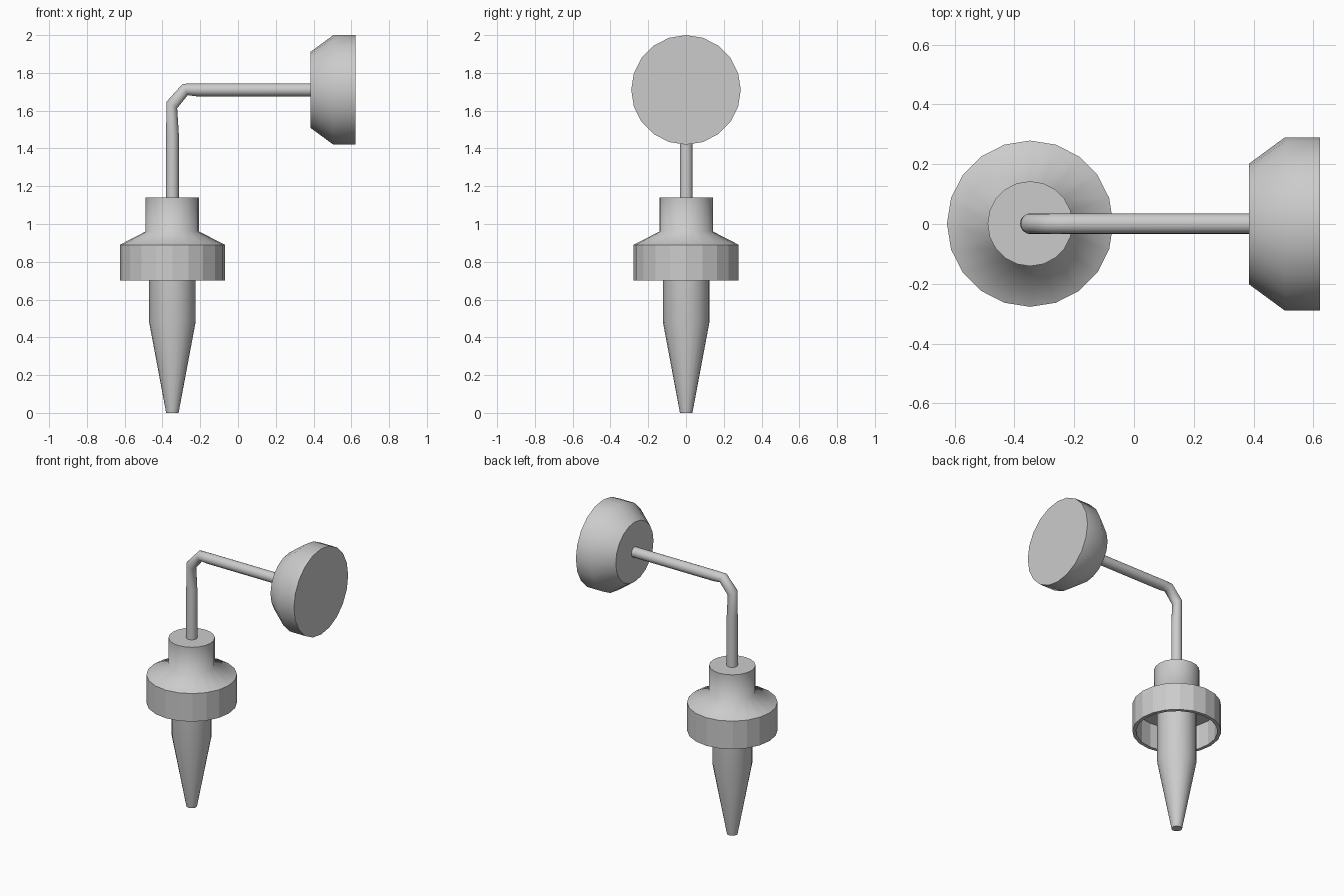
import bpy, bmesh, math
from mathutils import Vector

if "Cube" in bpy.data.objects:
    bpy.data.objects.remove(bpy.data.objects["Cube"])

SIDES = 20
CX = -0.3475   # upright axis


def skin(name, rings, smooth, cap_start=True, cap_end=True):
    """Bridge rings of points; smooth[i] shades the band after ring i."""
    bm = bmesh.new()
    vs = [[bm.verts.new(p) for p in r] for r in rings]
    for i in range(len(vs) - 1):
        a, b, n = vs[i], vs[i + 1], len(vs[i])
        for k in range(n):
            j = (k + 1) % n
            bm.faces.new((a[k], a[j], b[j], b[k])).smooth = smooth[i]
    if cap_start:
        bm.faces.new(vs[0][::-1])
    if cap_end:
        bm.faces.new(vs[-1])
    bmesh.ops.recalc_face_normals(bm, faces=bm.faces)
    me = bpy.data.meshes.new(name)
    bm.to_mesh(me)
    bm.free()
    ob = bpy.data.objects.new(name, me)
    bpy.context.collection.objects.link(ob)
    return ob


def circle(centre, u, v, n=SIDES):
    c, u, v = Vector(centre), Vector(u), Vector(v)
    return [c + u * math.cos(math.tau * k / n) + v * math.sin(math.tau * k / n)
            for k in range(n)]


def upright(profile):
    return [circle((CX, 0.001, z), (r, 0, 0), (0, r, 0)) for r, z in profile]


# tapered spike
skin("spike", upright([(0.033, 0), (0.123, 0.48), (0.123, 0.88)]), [True, True])

# hollow skirt with sloped shoulder and neck
skin("collar", upright([(0.255, 0.87), (0.255, 0.70), (0.278, 0.70), (0.278, 0.89),
                        (0.142, 0.96), (0.142, 1.14)]),
     [False, False, False, True, True])

# bent arm, given as outer and inner edge points (x, z) of each section
edges = [((-0.381, 1.12), (-0.313, 1.12)),
         ((-0.381, 1.47), (-0.313, 1.47)),
         ((-0.378, 1.648), (-0.322, 1.613)),
         ((-0.293, 1.742), (-0.266, 1.682)),
         ((-0.22, 1.744), (-0.22, 1.676)),
         ((0.40, 1.744), (0.40, 1.676))]
rings = []
for (ox, oz), (ix, iz) in edges:
    c = ((ox + ix) / 2, 0.001, (oz + iz) / 2)
    rings.append(circle(c, ((ox - ix) / 2, 0, (oz - iz) / 2), (0, 0.034, 0)))
skin("bent_arm", rings, [True] * 5)

# round end disc facing sideways
skin("end_disc", [circle((x, 0, 1.71), (0, r, 0), (0, 0, r))
                  for r, x in [(0.202, 0.385), (0.29, 0.505), (0.29, 0.622)]],
     [True, True])
